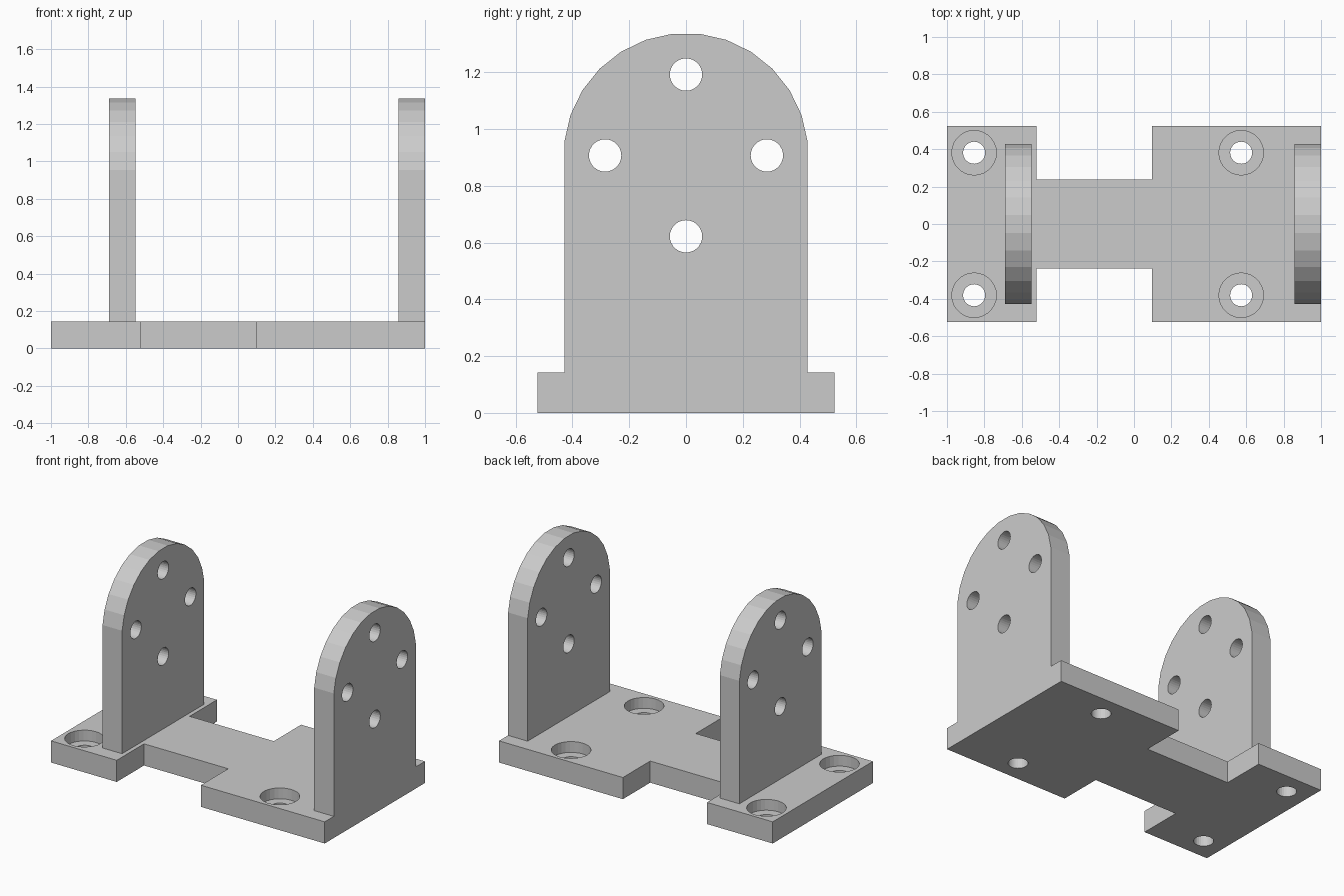
import bpy, bmesh, math
from mathutils import Matrix, Vector

cube = bpy.data.objects.get("Cube")
if cube:
    bpy.data.objects.remove(cube, do_unlink=True)

THICK = 0.143        # plate and wall thickness
HALF_DEPTH = 0.523   # half depth of the wide pads
NECK = 0.238         # half depth of the neck
WALL_HALF = 0.4286   # half width of the walls
ARC_Z = 0.907        # centre height of the rounded tops
SIDES = 28

grey = bpy.data.materials.new("light_grey")
grey.use_nodes = True
colour = (0.6, 0.6, 0.6, 1)
grey.diffuse_color = colour
grey.node_tree.nodes["Principled BSDF"].inputs["Base Color"].default_value = colour


def add_object(name, bm):
    bmesh.ops.recalc_face_normals(bm, faces=bm.faces)
    mesh = bpy.data.meshes.new(name)
    bm.to_mesh(mesh)
    bm.free()
    mesh.materials.append(grey)
    obj = bpy.data.objects.new(name, mesh)
    bpy.context.collection.objects.link(obj)
    return obj


def extrude_outline(name, points, offset):
    bm = bmesh.new()
    face = bm.faces.new([bm.verts.new(p) for p in points])
    new = bmesh.ops.extrude_face_region(bm, geom=[face])["geom"]
    verts = [v for v in new if isinstance(v, bmesh.types.BMVert)]
    bmesh.ops.translate(bm, verts=verts, vec=offset)
    return add_object(name, bm)


def drill(obj, holes):
    """Cut cylinders given as (centre, radius, length, rotation)."""
    bm = bmesh.new()
    for centre, radius, length, rotation in holes:
        bmesh.ops.create_cone(bm, cap_ends=True, segments=SIDES, radius1=radius,
                              radius2=radius, depth=length,
                              matrix=Matrix.Translation(centre) @ rotation)
    cutter = add_object("hole_cutter", bm)
    cutter.hide_render = True
    mod = obj.modifiers.new("holes", "BOOLEAN")
    mod.operation, mod.solver, mod.object = "DIFFERENCE", "EXACT", cutter
    mod.use_self = True
    graph = bpy.context.evaluated_depsgraph_get()
    mesh = bpy.data.meshes.new_from_object(obj.evaluated_get(graph))
    obj.modifiers.clear()
    obj.data = mesh
    bpy.data.objects.remove(cutter, do_unlink=True)


# Base plate: two wide pads joined by a narrow neck
half = [(-1, HALF_DEPTH), (-0.52, HALF_DEPTH), (-0.52, NECK),
        (0.095, NECK), (0.095, HALF_DEPTH), (1, HALF_DEPTH)]
outline = half + [(x, -y) for x, y in reversed(half)]
base = extrude_outline("base_plate", [(x, y, 0) for x, y in outline], (0, 0, THICK))

# Counterbored screw holes
upright = Matrix.Identity(4)
screws = []
for x in (-0.855, 0.573):
    for y in (-0.381, 0.381):
        screws.append((Vector((x, y, 0)), 0.059, 1, upright))
        screws.append((Vector((x, y, THICK)), 0.119, THICK, upright))
drill(base, screws)

# Round-topped walls, each with four holes on a circle
radius = WALL_HALF / math.cos(math.pi / SIDES)
arc = [(radius * math.cos(a), ARC_Z + radius * math.sin(a))
       for a in (math.pi * (2 * k + 1) / SIDES for k in range(SIDES // 2))]
profile = [(-WALL_HALF, THICK), (WALL_HALF, THICK)] + arc
sideways = Matrix.Rotation(math.pi / 2, 4, "Y")
for name, x in (("right_wall", -0.69), ("left_wall", 1 - THICK)):
    wall = extrude_outline(name, [(x, y, z) for y, z in profile], (THICK, 0, 0))
    drill(wall, [(Vector((x, 0.285 * math.cos(a), ARC_Z + 0.285 * math.sin(a))),
                  0.057, 1, sideways)
                 for a in (k * math.pi / 2 for k in range(4))])
